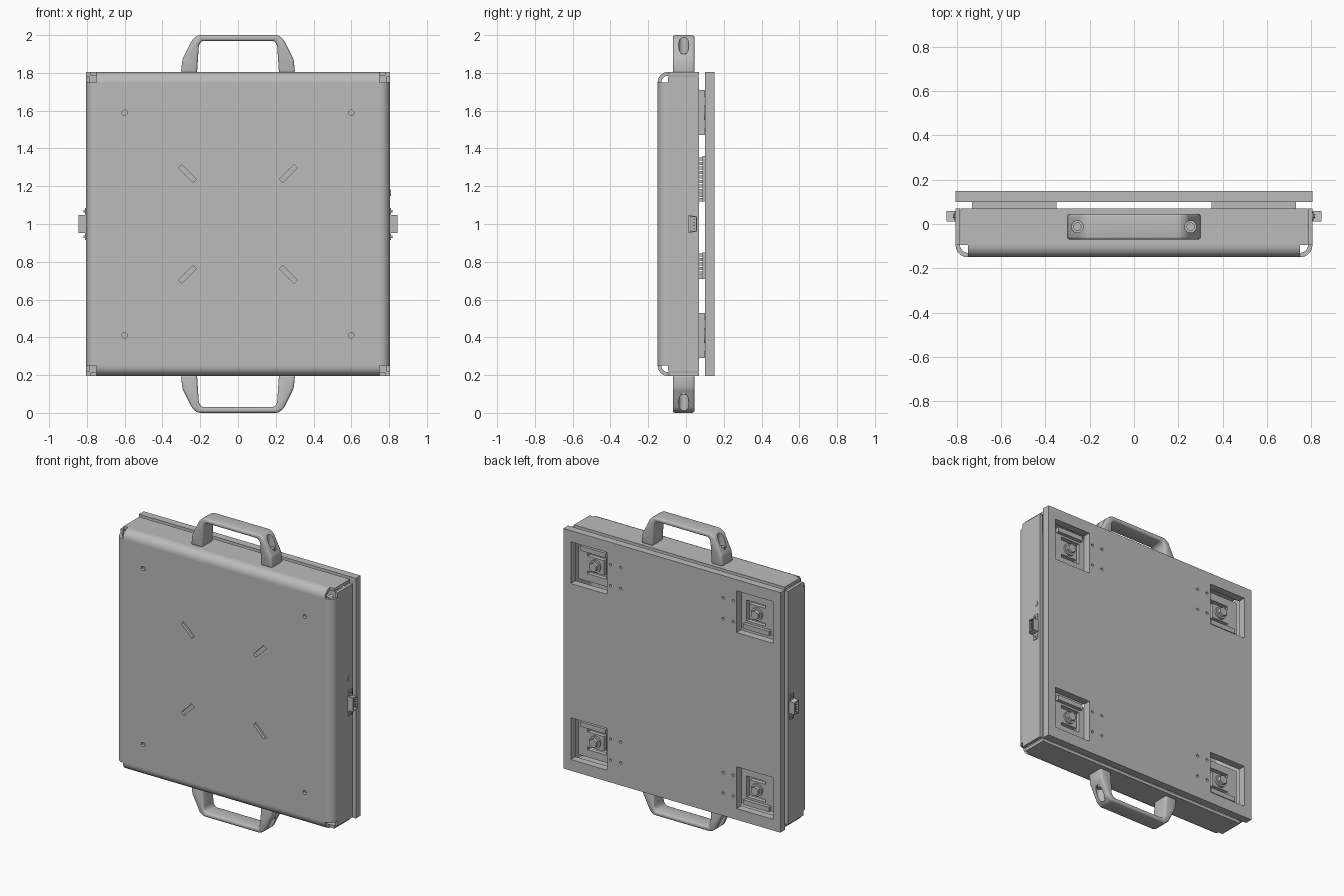
import bpy, bmesh, math
from mathutils import Matrix, Vector

if "Cube" in bpy.data.objects:
    bpy.data.objects.remove(bpy.data.objects["Cube"], do_unlink=True)

grey = bpy.data.materials.new("light_grey_metal")
grey.use_nodes = True
colour = (0.5, 0.5, 0.5, 1)
grey.diffuse_color = colour
grey.node_tree.nodes["Principled BSDF"].inputs["Base Color"].default_value = colour

H = 0.805                    # half width of the square body
FRONT, REAR = -0.15, 0.07    # depth range of the sheet-metal tray
R, T = 0.055, 0.02           # bend radius and sheet thickness
SIGNS = (-1, 1)
CORNERS = [(sx, sz) for sx in SIGNS for sz in SIGNS]


def box(bm, xs, ys, zs, rot=None):
    """Box from ranges; optionally spun about its own y axis."""
    size = [abs(r[1] - r[0]) for r in (xs, ys, zs)]
    mid = Vector([(r[0] + r[1]) / 2 for r in (xs, ys, zs)])
    m = Matrix.Translation(mid)
    if rot:
        m = m @ Matrix.Rotation(rot, 4, 'Y')
    bmesh.ops.create_cube(bm, size=1, matrix=m @ Matrix.Diagonal((*size, 1)))


def cyl(bm, centre, r, depth, axis='Y', sides=20):
    turn = {'X': Matrix.Rotation(math.pi / 2, 4, 'Y'),
            'Y': Matrix.Rotation(math.pi / 2, 4, 'X'),
            'Z': Matrix.Identity(4)}[axis]
    bmesh.ops.create_cone(bm, cap_ends=True, segments=sides, radius1=r, radius2=r,
                          depth=depth, matrix=Matrix.Translation(centre) @ turn)


def prism(bm, pts, lo, hi, place):
    """Extrude an outline; place(a, b, w) maps it into space."""
    rings = [[bm.verts.new(place(a, b, w)) for a, b in pts] for w in (lo, hi)]
    bm.faces.new(rings[0])
    bm.faces.new(rings[1][::-1])
    for i in range(len(pts)):
        j = (i + 1) % len(pts)
        bm.faces.new((rings[0][i], rings[0][j], rings[1][j], rings[1][i]))


def finish(bm, name, cutter=None):
    """Turn a bmesh centred on z = 0 into a placed, shaded object."""
    def to_object(b, label):
        bmesh.ops.recalc_face_normals(b, faces=b.faces[:])
        b.transform(Matrix.Translation((0, 0, 1)))
        mesh = bpy.data.meshes.new(label)
        b.to_mesh(mesh)
        b.free()
        mesh.materials.append(grey)
        o = bpy.data.objects.new(label, mesh)
        bpy.context.collection.objects.link(o)
        return o
    obj = to_object(bm, name)
    if cutter:
        tool = to_object(cutter, name + "_cutter")
        tool.hide_render = True
        mod = obj.modifiers.new("cut", 'BOOLEAN')
        mod.operation, mod.solver, mod.object = 'DIFFERENCE', 'EXACT', tool
        dg = bpy.context.evaluated_depsgraph_get()
        obj.data = bpy.data.meshes.new_from_object(obj.evaluated_get(dg))
        obj.modifiers.clear()
        bpy.data.objects.remove(tool, do_unlink=True)
    bpy.ops.object.select_all(action='DESELECT')
    obj.select_set(True)
    bpy.context.view_layer.objects.active = obj
    bpy.ops.object.shade_smooth_by_angle(angle=math.radians(35))
    return obj


# Front panel with four bolt holes and four radial slots
bm, cut = bmesh.new(), bmesh.new()
flat = H - R
box(bm, (-flat, flat), (FRONT, FRONT + T), (-flat, flat))
for sx, sz in CORNERS:
    cyl(cut, (sx * 0.6, FRONT, sz * 0.59), 0.014, 0.1)
    x, z = sx * 0.267, sz * 0.267
    box(cut, (x - 0.055, x + 0.055), (FRONT - 0.05, FRONT + 0.05),
        (z - 0.013, z + 0.013), -sx * sz * math.pi / 4)
finish(bm, "front_panel", cut)

# Bent edges: a rounded bend plus a flange on each side, open at the corners
bm = bmesh.new()
steps = [i * math.pi / 16 for i in range(9)]
arc = [(flat + R * math.sin(a), FRONT + R - R * math.cos(a)) for a in steps]
arc += [(flat + (R - T) * math.sin(a), FRONT + R - (R - T) * math.cos(a))
        for a in reversed(steps)]
for k in range(4):
    spin = Matrix.Rotation(k * math.pi / 2, 3, 'Y')
    prism(bm, arc, -flat, flat, lambda a, b, w: spin @ Vector((a, b, w)))
    part = bmesh.new()
    box(part, (H - T, H), (FRONT + R, REAR), (-H + T + 0.003, H - T - 0.003))
    part.transform(spin.to_4x4())
    mesh = bpy.data.meshes.new("flange")
    part.to_mesh(mesh)
    part.free()
    bm.from_mesh(mesh)
    bpy.data.meshes.remove(mesh)
finish(bm, "side_flanges")

# Rear plate with foot pockets and screw holes
bm, cut = bmesh.new(), bmesh.new()
box(bm, (-H, H), (0.1, 0.15), (-H, H))
for sx, sz in CORNERS:
    box(cut, (sx * 0.48, sx * 0.75), (0.05, 0.2), (sz * 0.45, sz * 0.73))
    for x in (0.38, 0.455):
        for z in (0.515, 0.655):
            cyl(cut, (sx * x, 0.15, sz * z), 0.009, 0.04, sides=12)
finish(bm, "rear_plate", cut)

# Load cells in the pockets, each with a C-shaped slot, a bar and a bolt
pads, cut, bolts, bars = (bmesh.new() for _ in range(4))
for sx, sz in CORNERS:
    zc = sz * 0.59
    box(pads, (sx * 0.35, sx * 0.73), (REAR, 0.099), (zc - 0.12, zc + 0.12))
    slot = [(0.52, -0.07), (0.66, -0.07), (0.66, -0.05), (0.54, -0.05),
            (0.54, 0.05), (0.66, 0.05), (0.66, 0.07), (0.52, 0.07)]
    prism(cut, slot, 0.05, 0.15, lambda a, b, w: (sx * a, w, zc + b))
    cyl(bolts, (sx * 0.6, -0.005, zc), 0.018, 0.25)
    cyl(bolts, (sx * 0.6, 0.105, zc), 0.04, 0.012)
    cyl(bolts, (sx * 0.6, 0.12, zc), 0.03, 0.025, sides=6)
    zb = zc + sx * 0.1
    box(bars, (sx * 0.51, sx * 0.7), (0.097, 0.122), (zb - 0.016, zb + 0.016))
finish(pads, "load_cells", cut)
finish(bolts, "cell_bolts")
finish(bars, "cell_bars")

# Ridged terminal strips behind the rear plate
bm = bmesh.new()
for lo, hi, count in ((0.12, 0.36, 10), (-0.29, -0.15, 6)):
    box(bm, (0.44, 0.56), (0.088, 0.101), (lo, hi))
    pitch = (hi - lo) / count
    for i in range(count):
        z = lo + i * pitch
        box(bm, (0.45, 0.55), (0.066, 0.09), (z, z + pitch * 0.7))
finish(bm, "terminal_strips")

# Carry handles above and below, with sunken screws
half = [(0.302, 0.80), (0.295, 0.87), (0.24, 0.98), (0.21, 1.0)]
inner = [(0.19, 0.97), (0.207, 0.95), (0.217, 0.80)]
outline = (half + [(-x, z) for x, z in half[::-1]]
           + [(-x, z) for x, z in inner[::-1]] + inner)
for name, s in (("top_handle", 1), ("bottom_handle", -1)):
    bm, cut, screws = (bmesh.new() for _ in range(3))
    prism(bm, outline, -0.07, 0.045, lambda a, b, w: (a, w, s * b))
    bmesh.ops.recalc_face_normals(bm, faces=bm.faces[:])
    bmesh.ops.bevel(bm, geom=bm.edges[:], offset=0.012, segments=3,
                    profile=0.5, affect='EDGES', clamp_overlap=True)
    for sx in SIGNS:
        cyl(cut, (sx * 0.256, -0.012, s * 0.97), 0.027, 0.16, 'Z')
        cyl(screws, (sx * 0.256, -0.012, s * 0.895), 0.019, 0.02, 'Z')
    finish(bm, name, cut)
    finish(screws, name + "_screws")

# Nine-pin connectors on both sides
shell = [(0.012, -0.047), (0.012, 0.047), (0.058, 0.04), (0.058, -0.04)]
for name, s in (("left_connector", 1), ("right_connector", -1)):
    bm, cut, pins = (bmesh.new() for _ in range(3))
    prism(bm, shell, 0.8, 0.845, lambda a, b, w: (s * w, a, b))
    hollow = [(0.035 + (y - 0.035) * 0.8, z * 0.88) for y, z in shell]
    prism(cut, hollow, 0.825, 0.87, lambda a, b, w: (s * w, a, b))
    for y, count in ((0.026, 5), (0.044, 4)):
        for i in range(count):
            z = (i - (count - 1) / 2) * 0.016
            cyl(pins, (s * 0.832, y, z), 0.004, 0.018, 'X', 8)
    box(pins, (s * 0.804, s * 0.811), (0.016, 0.054), (-0.085, 0.085))
    for z in (-0.068, 0.068):
        cyl(pins, (s * 0.812, 0.035, z), 0.007, 0.01, 'X', 12)
    finish(bm, name + "_shell", cut)
    finish(pins, name + "_pins")

# Cable port plug beside one connector
bm = bmesh.new()
cyl(bm, (H, 0.033, 0.165), 0.018, 0.008, 'X')
finish(bm, "port_plug")
